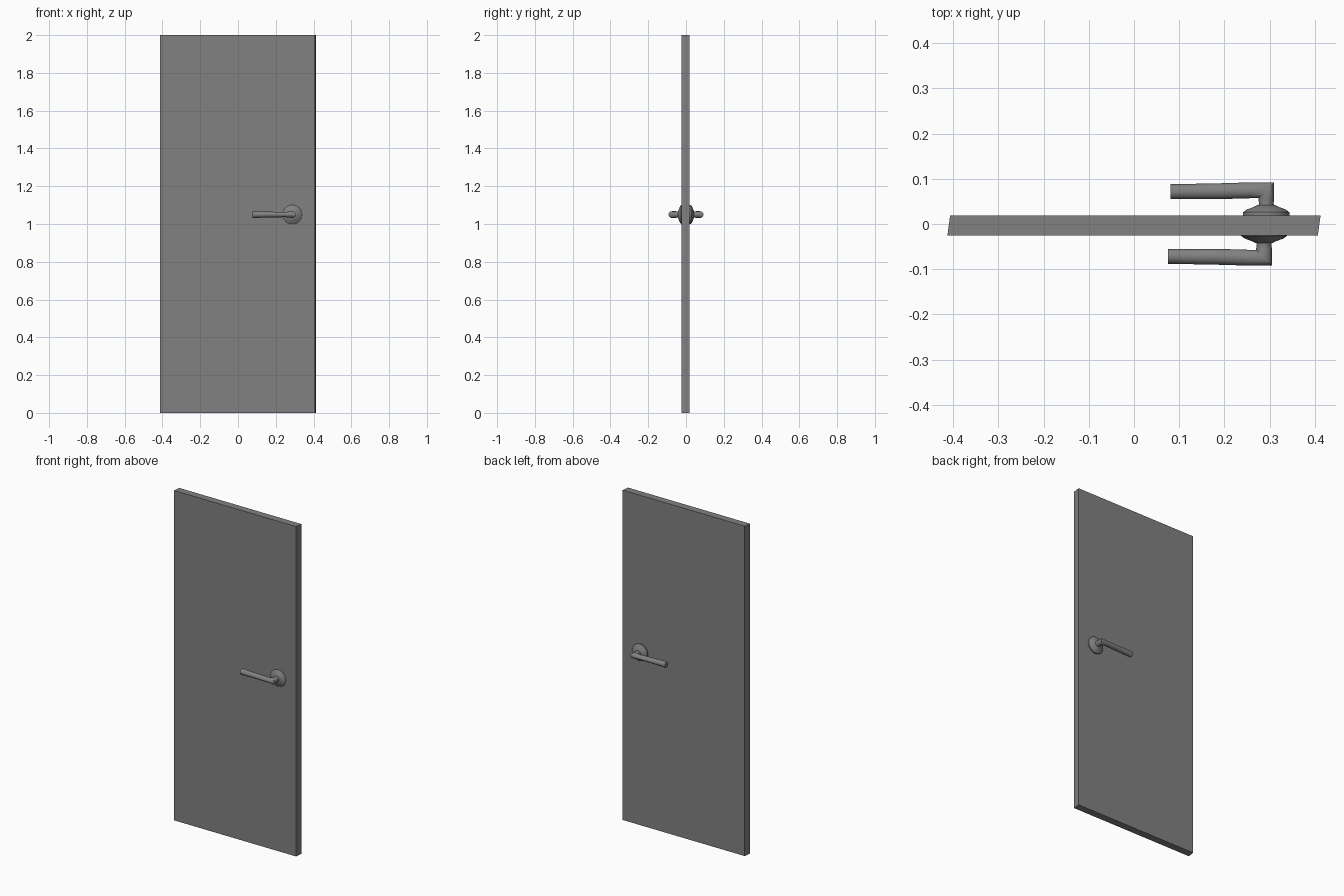
import bpy, bmesh
from math import cos, sin, pi, radians

if "Cube" in bpy.data.objects:
    bpy.data.objects.remove(bpy.data.objects["Cube"], do_unlink=True)

grey = bpy.data.materials.new("plain grey")
grey.use_nodes = True
grey.diffuse_color = (0.22, 0.22, 0.22, 1)
grey.node_tree.nodes["Principled BSDF"].inputs["Base Color"].default_value = grey.diffuse_color

SIDES = 24


def finish(bm, name, smooth):
    bmesh.ops.recalc_face_normals(bm, faces=bm.faces[:])
    mesh = bpy.data.meshes.new(name)
    bm.to_mesh(mesh)
    bm.free()
    mesh.materials.append(grey)
    obj = bpy.data.objects.new(name, mesh)
    bpy.context.collection.objects.link(obj)
    if smooth:
        bpy.ops.object.select_all(action="DESELECT")
        obj.select_set(True)
        bpy.context.view_layer.objects.active = obj
        bpy.ops.object.shade_smooth_by_angle(angle=radians(35))
    return obj


def loft(name, sections):
    """Skin elliptical sections (centre x, centre y, x radius, y radius, z radius)."""
    bm = bmesh.new()
    rings = []
    for cx, cy, rx, ry, rz in sections:
        turns = [2 * pi * i / SIDES for i in range(SIDES)]
        rings.append([bm.verts.new((cx + rx * cos(t), cy + ry * cos(t), HANDLE_Z + rz * sin(t)))
                      for t in turns])
    for a, b in zip(rings, rings[1:]):
        for i in range(SIDES):
            j = (i + 1) % SIDES
            bm.faces.new((a[i], a[j], b[j], b[i]))
    bm.faces.new(rings[0])
    bm.faces.new(rings[-1])
    return finish(bm, name, True)


# Door slab with bevelled closing edges
bm = bmesh.new()
bmesh.ops.create_cube(bm, size=1)
for v in bm.verts:
    back = v.co.y > 0
    v.co.x = v.co.x * 0.819 + (0.003 if back else -0.003)
    v.co.y = 0.019 if back else -0.025
    v.co.z = 2 if v.co.z > 0 else 0
finish(bm, "door_slab", False)

# Matching rose and lever on each face
HANDLE_Z = 1.05
for side, s, x in (("front", -1, 0.2875), ("back", 1, 0.2925)):
    rose = [(0.015, 0.051), (0.026, 0.051), (0.032, 0.043), (0.038, 0.027), (0.042, 0.019)]
    loft(side + "_rose", [(x, s * y, r, 0, r) for y, r in rose])

    bar = 0.0175          # bar radius
    depth = 0.0745        # distance of the lever axis from the middle plane
    path = [(x, s * 0.036, 0.019, 0, 0.019),
            (x, s * 0.046, 0.016, 0, 0.016),
            (x, s * 0.054, bar, 0, bar),
            (x, s * depth, bar, s * bar, bar),     # mitred elbow
            (x - 0.035, s * depth, 0, s * bar, 0.014),
            (x - 0.11, s * depth * 0.97, 0, s * bar, 0.015),
            (x - 0.212, s * depth * 0.96, 0, s * 0.0165, 0.018)]
    loft(side + "_lever", path)
